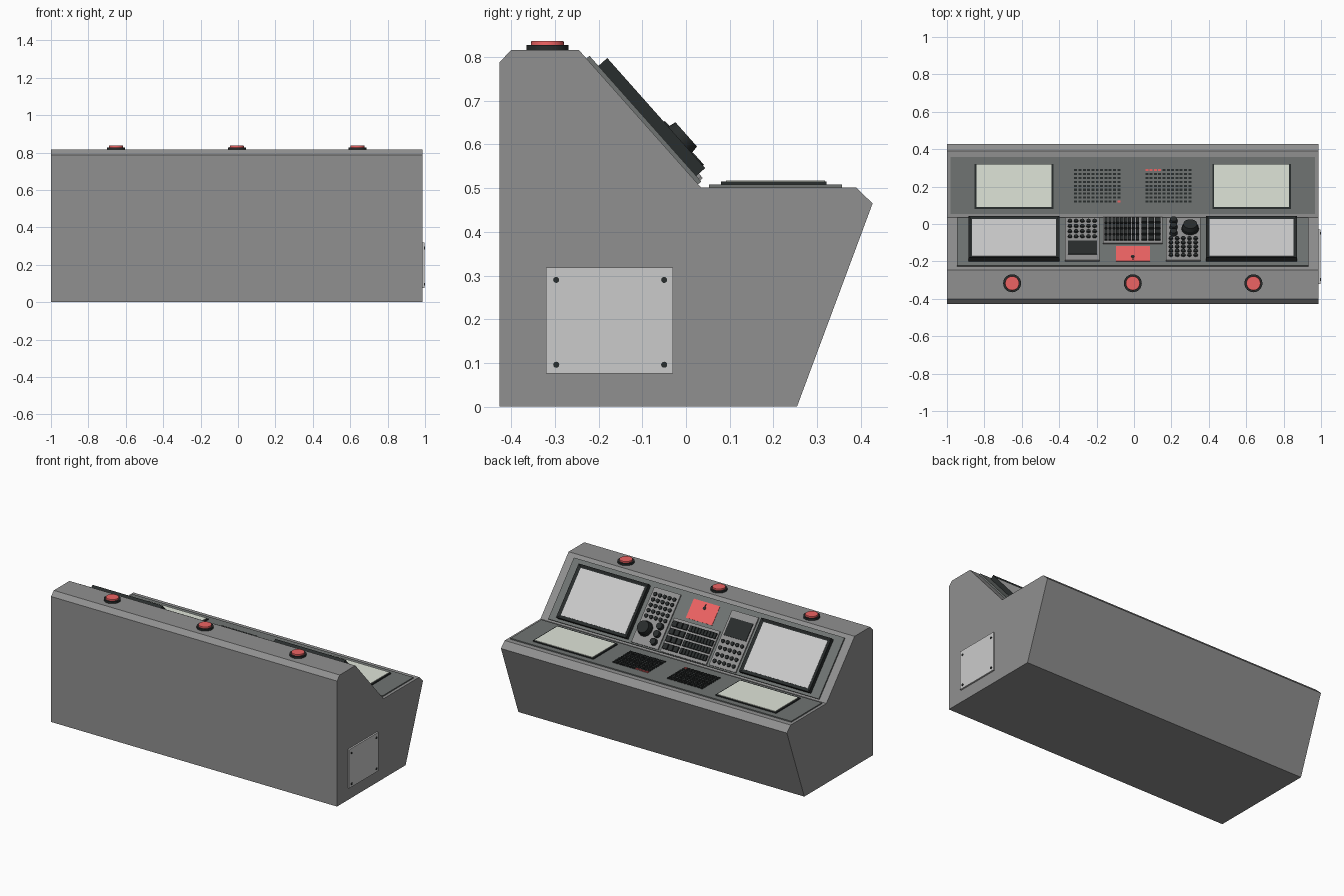
import bpy, bmesh, math
from mathutils import Matrix, Vector

if "Cube" in bpy.data.objects:
    bpy.data.objects.remove(bpy.data.objects["Cube"])

CX = -0.0065          # centre plane of the cabinet
DARK = (0.022, 0.026, 0.026)
PANEL = (0.16, 0.175, 0.17)
BODY = (0.28, 0.28, 0.28)
RED = (0.85, 0.125, 0.125)
materials = {}

# Working frames: columns are x, along-surface, outward normal, origin
d = Vector((0, -0.28, 0.315)).normalized()
SLOPE = Matrix(((1, 0, 0, CX), (0, d.y, d.z, 0.035), (0, d.z, -d.y, 0.5), (0, 0, 0, 1)))
DESK = Matrix.Translation((CX, 0, 0.5))
TOP = Matrix.Translation((CX, 0, 0.815))
SIDE = Matrix(((0, 0, 1, 0.987), (1, 0, 0, 0), (0, 1, 0, 0), (0, 0, 0, 1)))


def box(bm, x, y, w, h, n0, n1):
    m = Matrix.Translation((x, y, (n0 + n1) / 2)) @ Matrix.Diagonal((w, h, n1 - n0, 1))
    return bmesh.ops.create_cube(bm, size=1, matrix=m)['verts']


def cyl(bm, x, y, r, n0, n1, r2=None, seg=24):
    bmesh.ops.create_cone(bm, cap_ends=True, segments=seg, radius1=r, radius2=r2 or r,
                          depth=n1 - n0, matrix=Matrix.Translation((x, y, (n0 + n1) / 2)))


def finish(name, bm, frame=Matrix(), color=None, smooth=False):
    bmesh.ops.transform(bm, matrix=frame, verts=bm.verts)
    bmesh.ops.recalc_face_normals(bm, faces=bm.faces)
    me = bpy.data.meshes.new(name)
    bm.to_mesh(me)
    bm.free()
    ob = bpy.data.objects.new(name, me)
    bpy.context.collection.objects.link(ob)
    if color:
        if color not in materials:
            materials[color] = bpy.data.materials.new("paint")
            materials[color].diffuse_color = (*color, 1)
        me.materials.append(materials[color])
    if smooth:
        bpy.context.view_layer.objects.active = ob
        ob.select_set(True)
        bpy.ops.object.shade_smooth_by_angle(angle=math.radians(35))
        ob.select_set(False)
    return ob


def part(name, frame, color, shapes, smooth=False):
    bm = bmesh.new()
    for fn, *args in shapes:
        fn(bm, *args)
    return finish(name, bm, frame, color, smooth)


def bezel(name, frame, x, y, w, h, n1, rim, depth):
    """Box whose top face is inset and sunk."""
    bm = bmesh.new()
    box(bm, x, y, w, h, 0, n1)
    top = max(bm.faces, key=lambda f: f.calc_center_median().z)
    bmesh.ops.inset_region(bm, faces=[top], thickness=rim, depth=0)
    bmesh.ops.translate(bm, verts=top.verts, vec=(0, 0, -depth))
    finish(name, bm, frame, DARK)


def grid(x0, x1, nx, y0, y1, ny):
    return [(x0 + (x1 - x0) * i / (nx - 1), y0 + (y1 - y0) * j / (ny - 1))
            for j in range(ny) for i in range(nx)]


# Cabinet: side profile extruded along x
profile = [(-0.427, 0), (0.254, 0), (0.427, 0.465), (0.39, 0.501), (0.035, 0.501),
           (-0.245, 0.816), (-0.40, 0.816), (-0.427, 0.788)]
bm = bmesh.new()
face = bm.faces.new([bm.verts.new((-1, y, z)) for y, z in profile])
ext = bmesh.ops.extrude_face_region(bm, geom=[face])['geom']
bmesh.ops.translate(bm, vec=(1.987, 0, 0),
                    verts=[v for v in ext if isinstance(v, bmesh.types.BMVert)])
finish("cabinet", bm, color=BODY)

# Sloped and desk backing plates
part("sloped_plate", SLOPE, PANEL, [(box, 0, 0.204, 1.88, 0.385, -0.002, 0.010)])
part("desk_plate", DESK, PANEL, [(box, 0, 0.205, 1.95, 0.305, -0.002, 0.008)])

# Monitors and desk screens, mirrored about the centre
for side, s in (("left", -1), ("right", 1)):
    bezel(side + "_monitor_frame", SLOPE, s * 0.635, 0.197, 0.487, 0.337, 0.037, 0.02, 0.008)
    part(side + "_monitor_screen", SLOPE, (0.52, 0.52, 0.52),
         [(box, s * 0.635, 0.197, 0.447, 0.297, 0.025, 0.031)])
    part(side + "_desk_screen_frame", DESK, DARK, [(box, s * 0.635, 0.201, 0.42, 0.242, 0, 0.015)])
    part(side + "_desk_screen", DESK, (0.74, 0.78, 0.69),
         [(box, s * 0.635, 0.205, 0.402, 0.226, 0.01, 0.018)])

    # Desk key grids, a few keys in red
    keys = grid(s * 0.19 - 0.115, s * 0.19 + 0.115, 11, 0.12, 0.288, 9)
    red = {10} if s < 0 else {88, 89, 90, 91}
    for name, color, want in (("_desk_keys", DARK, False), ("_desk_red_keys", RED, True)):
        part(side + name, DESK, color, [(box, x, y, 0.016, 0.011, 0, 0.014)
                                        for i, (x, y) in enumerate(keys) if (i in red) == want])

    # Control module plate beside the keyboard
    part(side + "_module_plate", SLOPE, BODY, [(box, s * 0.27, 0.192, 0.185, 0.345, 0, 0.018)])

# Left module: round buttons and small display
part("left_module_buttons", SLOPE, DARK,
     [(cyl, x, u, 0.013, 0.01, 0.026, 0.011, 12)
      for x, u in grid(-0.336, -0.204, 5, 0.05, 0.175, 4)], True)
part("left_module_display", SLOPE, DARK, [(box, -0.27, 0.265, 0.155, 0.11, 0.01, 0.022)])

# Right module: round buttons, three small knobs and one large knob
part("right_module_buttons", SLOPE, DARK,
     [(cyl, x, u, 0.013, 0.01, 0.026, 0.011, 12)
      for x, u in grid(0.204, 0.336, 5, 0.19, 0.325, 5)], True)
part("small_knobs", SLOPE, DARK,
     [(cyl, 0.218, u, 0.022, 0.01, 0.04, 0.019) for u in (0.055, 0.103, 0.151)], True)
part("large_knob", SLOPE, DARK, [(cyl, 0.307, 0.115, 0.046, 0.01, 0.03),
                                 (cyl, 0.307, 0.115, 0.042, 0.03, 0.056, 0.037)], True)

# Keyboard: plate, narrow keys and wide keys
part("keyboard_plate", SLOPE, BODY, [(box, 0, 0.12, 0.32, 0.21, 0, 0.018)])
part("keyboard_keys", SLOPE, DARK,
     [(box, x, u, 0.017, 0.034, 0.01, 0.028) for x, u in grid(-0.143, 0.025, 9, 0.05, 0.19, 4)]
     + [(box, x, u, 0.03, 0.034, 0.01, 0.03) for x, u in grid(0.062, 0.134, 3, 0.05, 0.19, 4)])

# Red safety cover with key switch
part("safety_cover", SLOPE, RED, [(box, 0, 0.305, 0.182, 0.12, 0, 0.012)])
part("key_switch", SLOPE, DARK, [(cyl, 0, 0.328, 0.009, 0.005, 0.016),
                                 (box, 0, 0.342, 0.005, 0.02, 0.005, 0.016)])

# Warning beacons along the top
for name, x in (("left", -0.645), ("middle", 0), ("right", 0.645)):
    part(name + "_beacon_base", TOP, DARK, [(cyl, x, -0.317, 0.048, -0.002, 0.013, None, 32)], True)
    part(name + "_beacon_lens", TOP, RED, [(cyl, x, -0.317, 0.038, 0.01, 0.022, 0.037, 32)], True)

# Service hatch with corner screws on the right end
part("service_hatch", SIDE, None, [(box, -0.175, 0.197, 0.29, 0.243, -0.002, 0.010)])
part("hatch_screws", SIDE, DARK, [(cyl, y, z, 0.007, 0, 0.013, None, 12)
                                  for y, z in grid(-0.297, -0.05, 2, 0.096, 0.29, 2)], True)

for m in bpy.data.materials:
    if m.users and not m.is_grease_pencil:
        m.use_nodes = True
        m.node_tree.nodes["Principled BSDF"].inputs["Base Color"].default_value = m.diffuse_color
